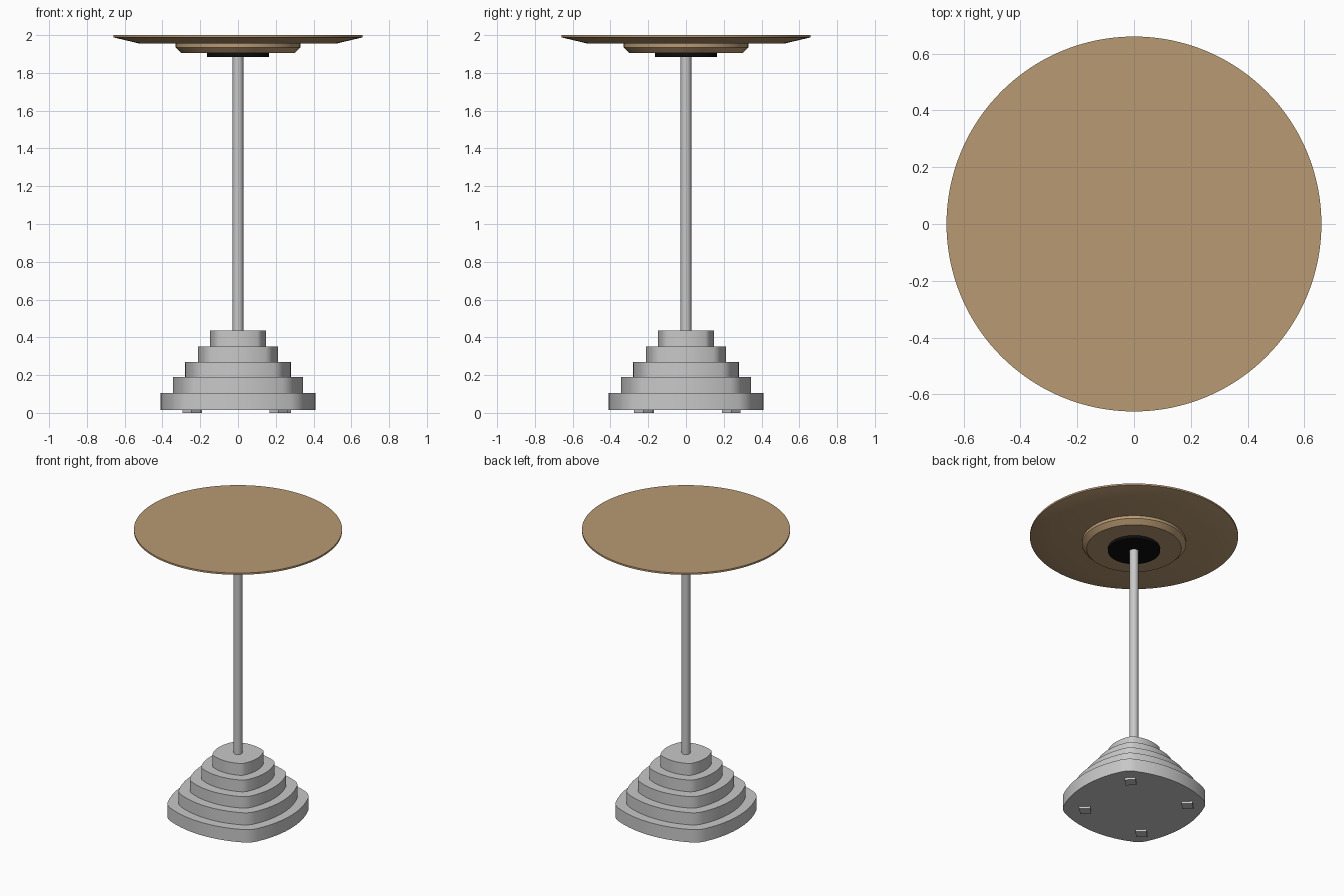
import bpy, bmesh, math
from mathutils import Matrix

cube = bpy.data.objects.get("Cube")
if cube:
    bpy.data.objects.remove(cube, do_unlink=True)


def material(name, rgb, rough=0.6):
    m = bpy.data.materials.new(name)
    m.use_nodes = True
    m.diffuse_color = (*rgb, 1)
    bsdf = m.node_tree.nodes["Principled BSDF"]
    bsdf.inputs["Base Color"].default_value = (*rgb, 1)
    bsdf.inputs["Roughness"].default_value = rough
    return m


WOOD = material("light_wood", (0.48, 0.32, 0.17))
METAL = material("grey_metal", (0.58, 0.58, 0.58), 0.4)
BLACK = material("black_plate", (0.004, 0.004, 0.004))


def finish(name, bm, mat, smooth=True):
    bmesh.ops.recalc_face_normals(bm, faces=bm.faces)
    mesh = bpy.data.meshes.new(name)
    bm.to_mesh(mesh)
    bm.free()
    mesh.materials.append(mat)
    obj = bpy.data.objects.new(name, mesh)
    bpy.context.collection.objects.link(obj)
    if smooth:
        bpy.ops.object.select_all(action='DESELECT')
        obj.select_set(True)
        bpy.context.view_layer.objects.active = obj
        bpy.ops.object.shade_smooth_by_angle(angle=math.radians(20))
    return obj


def loft(name, rings, mat):
    """Skin a stack of equal-length rings of 3D points and cap both ends."""
    bm = bmesh.new()
    loops = [[bm.verts.new(p) for p in ring] for ring in rings]
    n = len(loops[0])
    for a, b in zip(loops, loops[1:]):
        for i in range(n):
            j = (i + 1) % n
            bm.faces.new((a[i], a[j], b[j], b[i]))
    bm.faces.new(loops[0])
    bm.faces.new(loops[-1])
    return finish(name, bm, mat)


def lathe(name, profile, mat, n=96):
    ring = [2 * math.pi * i / n for i in range(n)]
    return loft(name, [[(r * math.cos(a), r * math.sin(a), z) for a in ring]
                       for r, z in profile], mat)


def bowed_square(half, steps=10):
    """Square outline with gently bowed sides and rounded corners."""
    r = 0.34 * half
    c = (1.103 * half - r) / math.sqrt(2)          # corner arc centre
    d = half - c
    big = (d * d + c * c - r * r) / (2 * (d - r))  # side arc radius
    bow = math.atan2(c, c - half + big)            # angle where arcs meet
    pts = []
    for q in range(4):
        quarter = []
        for i in range(steps):
            t = -bow + 2 * bow * i / steps
            quarter.append((half - big + big * math.cos(t), big * math.sin(t)))
        for i in range(steps):
            t = bow + (math.pi / 2 - 2 * bow) * i / steps
            quarter.append((c + r * math.cos(t), c + r * math.sin(t)))
        co, si = round(math.cos(q * math.pi / 2)), round(math.sin(q * math.pi / 2))
        pts += [(x * co - y * si, x * si + y * co) for x, y in quarter]
    return pts


# Stepped base
levels = [0.015, 0.105, 0.19, 0.27, 0.352, 0.435]
for i, half in enumerate([0.41, 0.345, 0.28, 0.213, 0.148]):
    outline = bowed_square(half)
    loft(f"base_tier_{i + 1}",
         [[(x, y, z) for x, y in outline] for z in levels[i:i + 2]], METAL)

# Feet, turned to face the corners
for i, (x, y) in enumerate([(0.23, 0.24), (-0.24, 0.24), (-0.245, -0.22), (0.215, -0.225)]):
    bm = bmesh.new()
    bmesh.ops.create_cube(bm, size=1, matrix=Matrix.Translation((x, y, 0.01))
                          @ Matrix.Rotation(math.pi / 4, 4, 'Z')
                          @ Matrix.Diagonal((0.07, 0.07, 0.02, 1)))
    finish(f"foot_{i + 1}", bm, METAL, smooth=False)

# Pole and mounting plate
lathe("pole", [(0.028, 0.43), (0.028, 1.89)], METAL, 32)
lathe("mounting_plate", [(0.165, 1.885), (0.165, 1.905)], BLACK)

# Wooden hub and table top
lathe("top_hub", [(0.30, 1.905), (0.33, 1.935), (0.33, 1.957)], WOOD)
lathe("table_top", [(0.52, 1.955), (0.66, 1.988), (0.66, 2.0)], WOOD, 128)
